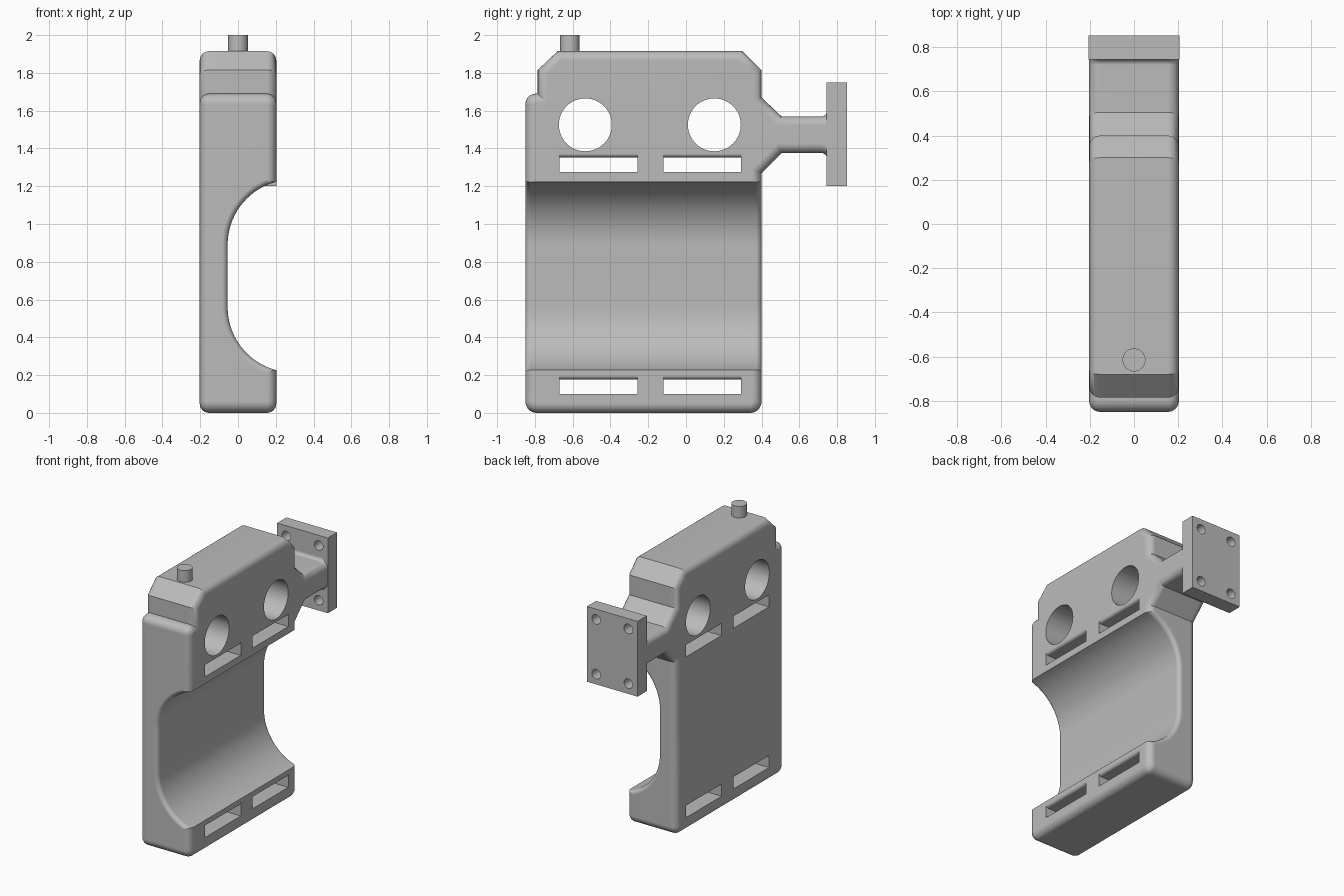
import bpy, bmesh
from math import sin, cos, pi, radians
from mathutils import Vector, Matrix

if "Cube" in bpy.data.objects:
    bpy.data.objects.remove(bpy.data.objects["Cube"])

HALF = 0.203    # half thickness of the body
ROUND = 0.05    # edge rounding of the body

grey = bpy.data.materials.new("plain_grey")
grey.use_nodes = True
grey.diffuse_color = (0.5, 0.5, 0.5, 1)
grey.node_tree.nodes["Principled BSDF"].inputs["Base Color"].default_value = (0.5, 0.5, 0.5, 1)


def arc(cu, cv, r, a0, a1, n=8):
    steps = [radians(a0 + (a1 - a0) * i / n) for i in range(n + 1)]
    return [(cu + r * cos(a), cv + r * sin(a)) for a in steps]


def inset(points, d):
    """Move a counter-clockwise outline inward by d with mitred corners."""
    out = []
    for i, p in enumerate(points):
        p = Vector(p)
        e0 = (p - Vector(points[i - 1])).normalized()
        e1 = (Vector(points[(i + 1) % len(points)]) - p).normalized()
        n0, n1 = Vector((-e0.y, e0.x)), Vector((-e1.y, e1.x))
        out.append(tuple(p + (n0 + n1) * d / (1 + n0.dot(n1))))
    return out


def finish(name, bm):
    bmesh.ops.recalc_face_normals(bm, faces=bm.faces)
    mesh = bpy.data.meshes.new(name)
    bm.to_mesh(mesh)
    bm.free()
    mesh.materials.append(grey)
    obj = bpy.data.objects.new(name, mesh)
    bpy.context.scene.collection.objects.link(obj)
    return obj


def loft(name, outline, stations, place):
    """Sweep an outline through (position, inset) stations."""
    bm = bmesh.new()
    rings = [[bm.verts.new(place(s, u, v)) for u, v in inset(outline, d)] for s, d in stations]
    for a, b in zip(rings, rings[1:]):
        for i in range(len(a)):
            bm.faces.new((a[i - 1], a[i], b[i], b[i - 1]))
    bm.faces.new(rings[0])
    bm.faces.new(rings[-1])
    return finish(name, bm)


def along_x(s, u, v):
    return (s, u, v)


def along_y(s, u, v):
    return (u, s, v)


def cylinder(name, centre, radius, depth, axis="Z", segments=48):
    turn = {"X": Matrix.Rotation(pi / 2, 4, "Y"), "Y": Matrix.Rotation(pi / 2, 4, "X"),
            "Z": Matrix.Identity(4)}[axis]
    bm = bmesh.new()
    bmesh.ops.create_cone(bm, cap_ends=True, segments=segments, radius1=radius, radius2=radius,
                          depth=depth, matrix=Matrix.Translation(centre) @ turn)
    return finish(name, bm)


def combine(target, other, operation):
    mod = target.modifiers.new("combine", "BOOLEAN")
    mod.operation, mod.solver, mod.object = operation, "EXACT", other
    bpy.context.view_layer.objects.active = target
    bpy.ops.object.modifier_apply(modifier=mod.name)
    bpy.data.objects.remove(other)


# Body: side outline with housing, neck and root of the mounting plate
outline = (arc(-0.79, 0.06, 0.06, 180, 270) + arc(0.34, 0.06, 0.06, 270, 360)
           + [(0.40, 1.27), (0.505, 1.375)] + arc(0.72, 1.35, 0.025, 90, 0)
           + [(0.745, 1.285), (0.85, 1.285), (0.85, 1.66), (0.745, 1.66)]
           + arc(0.72, 1.595, 0.025, 0, -90)
           + [(0.505, 1.57), (0.40, 1.67), (0.40, 1.815), (0.30, 1.915),
              (-0.68, 1.915), (-0.785, 1.815), (-0.785, 1.69)]
           + arc(-0.795, 1.635, 0.055, 90, 180))
angles = [i * pi / 12 for i in range(7)]
quarter = [(-HALF + ROUND * (1 - cos(a)), ROUND * (1 - sin(a))) for a in angles]
stations = quarter[::1] + [(-s, d) for s, d in reversed(quarter)]
body = loft("clamp_body", outline, stations, along_x)

# Mounting plate at the back
plate = loft("mounting_plate", [(-0.205, 1.2), (0.205, 1.2), (0.205, 1.75), (-0.205, 1.75)],
             [(0.745, 0), (0.852, 0)], along_y)
combine(body, plate, "UNION")

# Saddle recess on one side, flared at both ends
RIM = 0.03
saddle = ([(0.5, 0.215), (0.5, 1.235)] + arc(0.29, 0.89, 0.345, 90, 180, 20)
          + arc(0.29, 0.56, 0.345, 180, 270, 20))
front = [(-0.95, -RIM)] + [(-0.85 + RIM * (1 - cos(a)), -RIM * (1 - sin(a))) for a in angles]
back = [(-0.45 - s, d) for s, d in reversed(front)]
combine(body, loft("saddle_cutter", saddle, front + back, along_y), "DIFFERENCE")

# Strap slots with a rounded upper lip on each side
for z in (0.10, 1.275):
    lip = 0.02
    top = z + 0.078
    slot = ([(-0.3, z), (0.3, z), (0.3, top + lip)]
            + arc(HALF - lip, top + lip, lip, 0, -90, 6)
            + arc(-HALF + lip, top + lip, lip, -90, -180, 6) + [(-0.3, top + lip)])
    for y in (-0.67, -0.12):
        combine(body, loft("slot_cutter", slot, [(y, 0), (y + 0.412, 0)], along_y), "DIFFERENCE")

# Round through holes in the housing
for y in (-0.533, 0.15):
    combine(body, cylinder("hole_cutter", (0, y, 1.525), 0.14, 1, "X", 64), "DIFFERENCE")

# Screw holes in the mounting plate
for x in (-0.13, 0.13):
    for z in (1.275, 1.675):
        combine(body, cylinder("screw_cutter", (x, 0.8, z), 0.035, 0.2, "Y", 32), "DIFFERENCE")

# Pin on top
pin = cylinder("top_pin", (0, -0.615, 1.95), 0.052, 0.1)

# Smooth curved faces, keep hard edges
for obj in (body, pin):
    bpy.ops.object.select_all(action="DESELECT")
    obj.select_set(True)
    bpy.context.view_layer.objects.active = obj
    bpy.ops.object.shade_smooth_by_angle(angle=radians(30))
    weighted = obj.modifiers.new("weighted_normals", "WEIGHTED_NORMAL")
    weighted.keep_sharp = True
